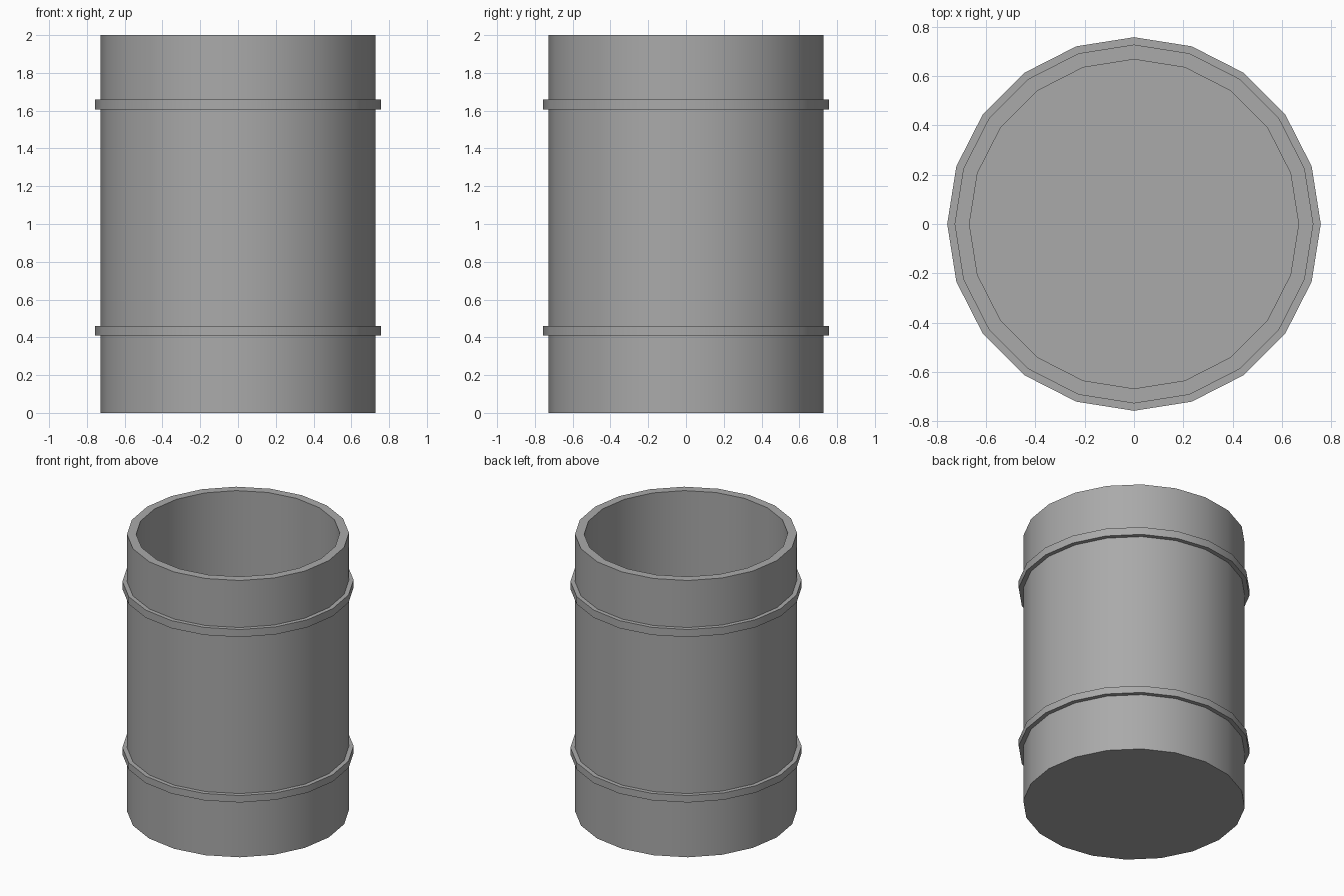
import bpy
import bmesh
from math import cos, sin, tau, radians

SIDES = 20
BODY_R, INNER_R, HOOP_R = 0.727, 0.667, 0.757
HEIGHT, FLOOR_Z = 2.0, 0.06

cube = bpy.data.objects.get("Cube")
if cube:
    bpy.data.objects.remove(cube, do_unlink=True)

# Plain grey metal
GREY = (0.4, 0.4, 0.4, 1.0)
metal = bpy.data.materials.new("grey metal")
metal.use_nodes = True
metal.diffuse_color = GREY
metal.node_tree.nodes["Principled BSDF"].inputs["Base Color"].default_value = GREY


def lathe(name, profile, cap_ends=False):
    """Turn a (radius, z) profile around the z axis."""
    bm = bmesh.new()
    rings = [[bm.verts.new((r * cos(tau * i / SIDES), r * sin(tau * i / SIDES), z))
              for i in range(SIDES)] for r, z in profile]
    for low, high in zip(rings, rings[1:]):
        for i in range(SIDES):
            j = (i + 1) % SIDES
            bm.faces.new((low[i], low[j], high[j], high[i]))
    if cap_ends:
        bm.faces.new(rings[0][::-1])
        bm.faces.new(rings[-1])
    mesh = bpy.data.meshes.new(name)
    bm.to_mesh(mesh)
    bm.free()
    mesh.materials.append(metal)
    obj = bpy.data.objects.new(name, mesh)
    bpy.context.collection.objects.link(obj)
    bpy.ops.object.select_all(action="DESELECT")
    obj.select_set(True)
    bpy.context.view_layer.objects.active = obj
    bpy.ops.object.shade_smooth_by_angle(angle=radians(30))
    return obj


# Open-topped drum: outer wall, rim, inner wall and floor
lathe("drum_body", [(BODY_R, 0), (BODY_R, HEIGHT), (INNER_R, HEIGHT),
                    (INNER_R, FLOOR_Z)], cap_ends=True)

# Raised hoops around the wall
for name, bottom, top in (("lower_hoop", 0.41, 0.46), ("upper_hoop", 1.605, 1.66)):
    lathe(name, [(BODY_R, bottom), (HOOP_R, bottom), (HOOP_R, top), (BODY_R, top)])
